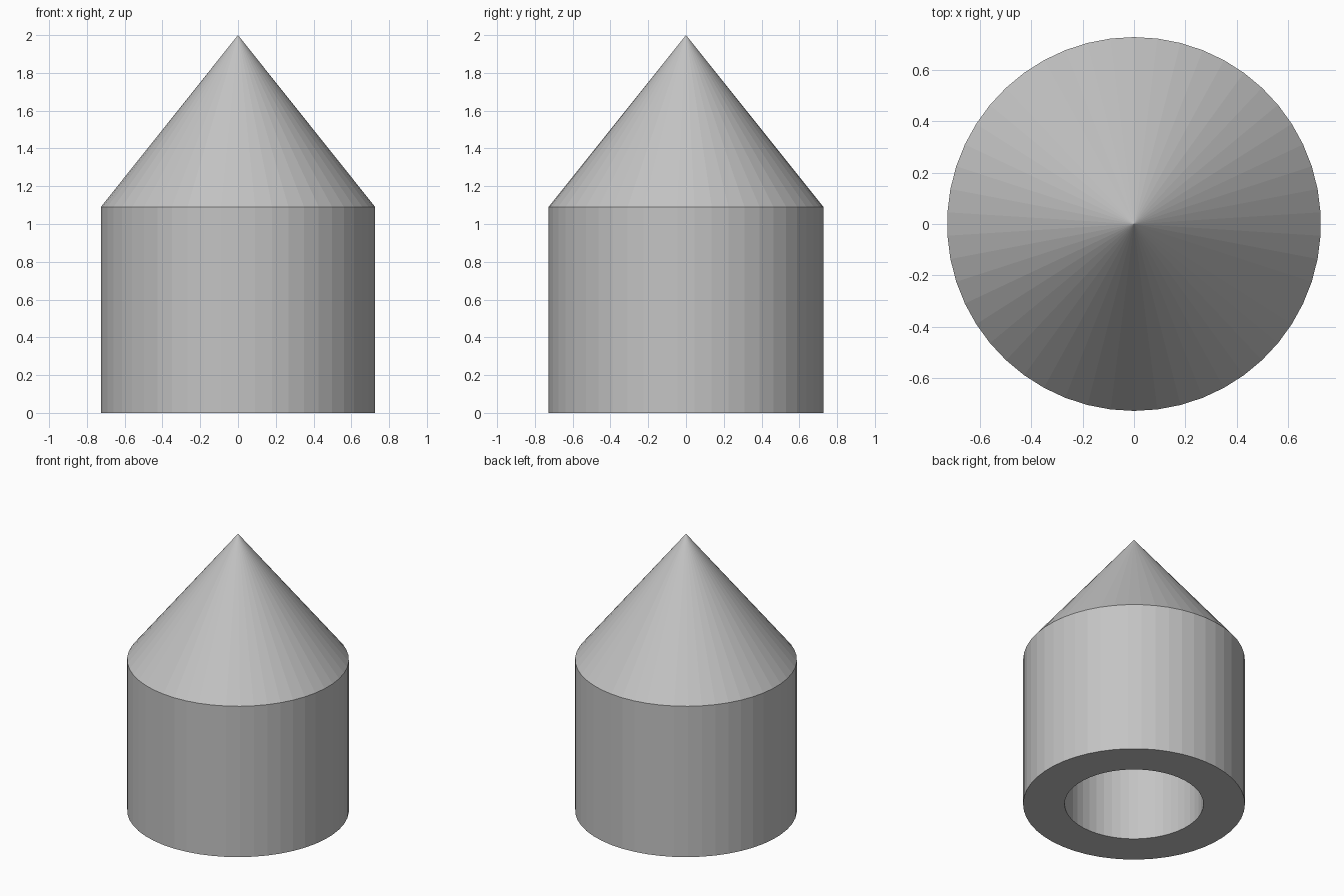
import bpy, bmesh, math

if "Cube" in bpy.data.objects:
    bpy.data.objects.remove(bpy.data.objects["Cube"])

SIDES = 50
R, BORE = 0.727, 0.455          # outer and bore radius
SHOULDER, TIP, DEPTH = 1.091, 2.0, 0.91

grey = bpy.data.materials.new("plain grey")
grey.diffuse_color = (0.55, 0.55, 0.55, 1)
grey.use_nodes = True
grey.node_tree.nodes["Principled BSDF"].inputs["Base Color"].default_value = grey.diffuse_color

bm = bmesh.new()


def ring(radius, z):
    """Ring of vertices with one vertex on the y axis."""
    step = 2 * math.pi / SIDES
    return [bm.verts.new((radius * math.sin(i * step), -radius * math.cos(i * step), z))
            for i in range(SIDES)]


def bridge(a, b):
    for i in range(SIDES):
        j = (i + 1) % SIDES
        bm.faces.new((a[i], a[j], b[j], b[i]))


# Bore wall, bottom rim and outer wall
bore_end, bore_rim = ring(BORE, DEPTH), ring(BORE, 0)
base, shoulder = ring(R, 0), ring(R, SHOULDER)
bridge(bore_end, bore_rim)
bridge(bore_rim, base)
bridge(base, shoulder)

# Flat bore end
bm.faces.new(bore_end)

# Cone point
tip = bm.verts.new((0, 0, TIP))
for i in range(SIDES):
    bm.faces.new((shoulder[i], shoulder[(i + 1) % SIDES], tip))

bmesh.ops.recalc_face_normals(bm, faces=bm.faces[:])
mesh = bpy.data.meshes.new("pointed_cap")
bm.to_mesh(mesh)
bm.free()
mesh.materials.append(grey)
bpy.context.collection.objects.link(bpy.data.objects.new("pointed_cap", mesh))
